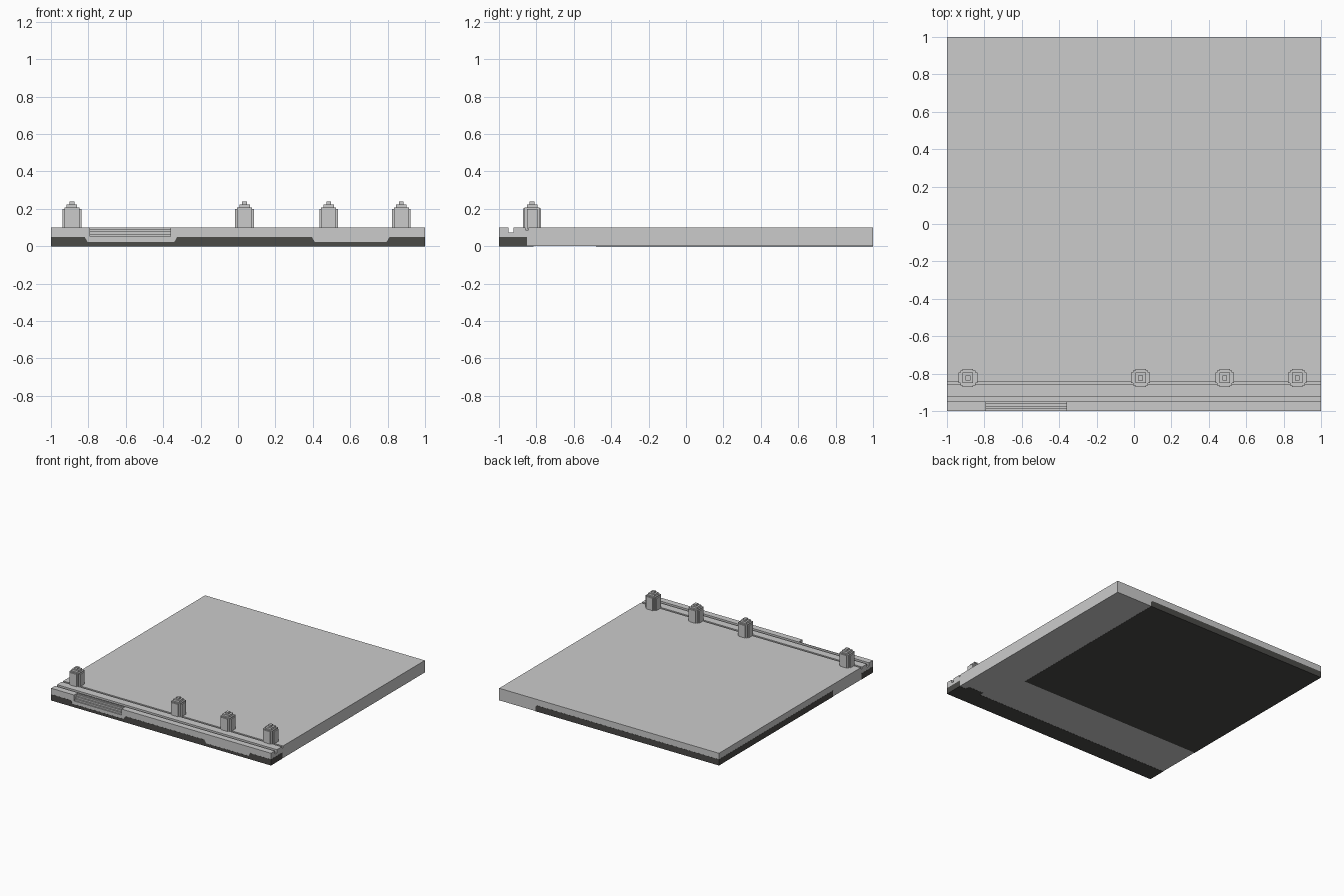
import bpy, bmesh
from mathutils import Vector

if "Cube" in bpy.data.objects:
    bpy.data.objects.remove(bpy.data.objects["Cube"])


def material(name, rgb):
    m = bpy.data.materials.new(name)
    m.diffuse_color = (*rgb, 1)
    m.use_nodes = True
    m.node_tree.nodes["Principled BSDF"].inputs["Base Color"].default_value = m.diffuse_color
    return m


LIGHT = material("light_grey", (0.6, 0.6, 0.6))
DARK = material("dark_grey", (0.07, 0.069, 0.064))


def finish(bm, name, mat):
    bmesh.ops.recalc_face_normals(bm, faces=bm.faces)
    me = bpy.data.meshes.new(name)
    bm.to_mesh(me)
    bm.free()
    me.materials.append(mat)
    ob = bpy.data.objects.new(name, me)
    bpy.context.collection.objects.link(ob)
    return ob


def extrude(name, pts, axis, lo, hi, mat):
    """Extrude a profile: axis 'x' takes (y, z) points, axis 'y' takes (x, z)."""
    def at(p, t):
        return (t, p[0], p[1]) if axis == 'x' else (p[0], t, p[1])
    bm = bmesh.new()
    face = bm.faces.new([bm.verts.new(at(p, lo)) for p in pts])
    new = bmesh.ops.extrude_face_region(bm, geom=[face])["geom"]
    move = Vector((hi - lo, 0, 0)) if axis == 'x' else Vector((0, hi - lo, 0))
    bmesh.ops.translate(bm, vec=move, verts=[g for g in new if isinstance(g, bmesh.types.BMVert)])
    return finish(bm, name, mat)


def add_box(bm, x0, x1, y0, y1, z0, z1):
    vs = bmesh.ops.create_cube(bm, size=1)["verts"]
    bmesh.ops.scale(bm, vec=(x1 - x0, y1 - y0, z1 - z0), verts=vs)
    bmesh.ops.translate(bm, vec=((x0 + x1) / 2, (y0 + y1) / 2, (z0 + z1) / 2), verts=vs)


# Slab with a wide and a narrow groove along the front
E = 0.999
slab = extrude("slab", [
    (-E, 0.001), (E, 0.001), (E, 0.1), (-0.842, 0.1), (-0.842, 0.086),
    (-0.858, 0.086), (-0.858, 0.1), (-0.922, 0.1), (-0.922, 0.073),
    (-0.948, 0.073), (-0.948, 0.1), (-E, 0.1)], 'x', -E, E, LIGHT)

# Small steps cut into the front edge
cutter = extrude("steps_cutter", [
    (-1.05, 0.051), (-0.989, 0.051), (-0.989, 0.064), (-0.976, 0.064),
    (-0.976, 0.078), (-0.963, 0.078), (-0.963, 0.091), (-0.953, 0.091),
    (-0.953, 0.15), (-1.05, 0.15)], 'x', -0.79, -0.36, LIGHT)
cutter.hide_render = True
mod = slab.modifiers.new("steps", 'BOOLEAN')
mod.operation = 'DIFFERENCE'
mod.solver = 'EXACT'
mod.object = cutter
bpy.context.view_layer.objects.active = slab
bpy.ops.object.modifier_apply(modifier=mod.name)
bpy.data.objects.remove(cutter)

# Dark front footing with two low stretches
extrude("front_footing", [
    (-1, 0), (1, 0), (1, 0.05), (0.81, 0.05), (0.795, 0.024), (0.41, 0.024),
    (0.395, 0.05), (-0.325, 0.05), (-0.34, 0.024), (-0.805, 0.024),
    (-0.82, 0.05), (-1, 0.05)], 'y', -1, -0.85, DARK)

# Small dark pad joining the footing underneath
bm = bmesh.new()
add_box(bm, 0.80, 0.94, -0.86, -0.815, 0, 0.05)
finish(bm, "footing_pad", DARK)

# Large dark base block under the rear
extrude("base_block", [
    (-1, 0), (0.67, 0), (0.67, 0.038), (0.655, 0.05), (-1, 0.05)],
    'y', -0.48, 1, DARK)

# Stepped bollards: half width x, half depth y, top height
TIERS = [(0.05, 0.028, 0.2), (0.04, 0.04, 0.208), (0.028, 0.048, 0.202),
         (0.028, 0.028, 0.224), (0.013, 0.013, 0.238)]
for i, x in enumerate((-0.888, 0.035, 0.485, 0.873)):
    bm = bmesh.new()
    for hx, hy, top in TIERS:
        add_box(bm, x - hx, x + hx, -0.823 - hy, -0.823 + hy, 0.09, top)
    finish(bm, f"bollard_{i + 1}", LIGHT)
